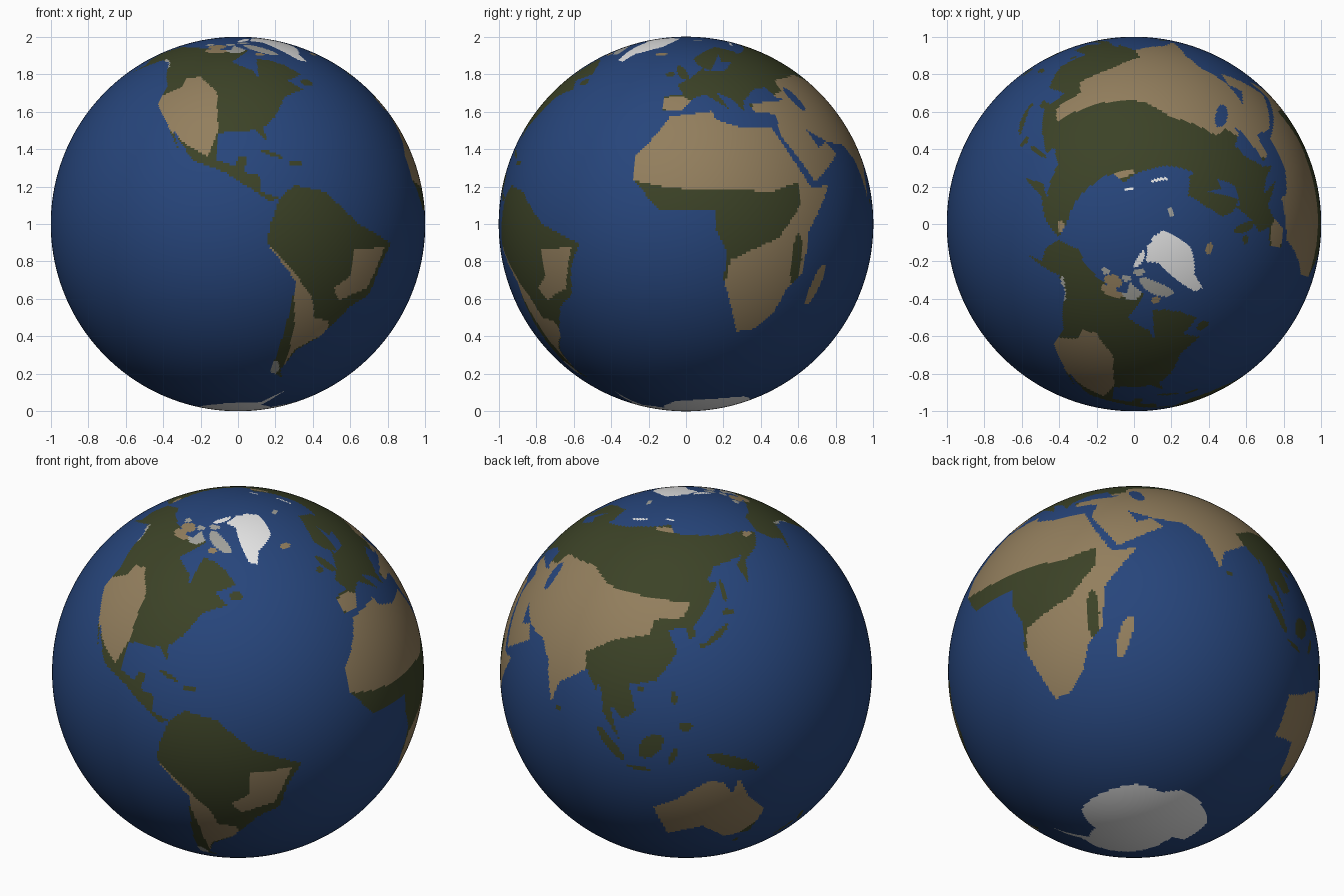
import bpy
import bmesh
import math

cube = bpy.data.objects.get("Cube")
if cube:
    bpy.data.objects.remove(cube, do_unlink=True)

COLUMNS = 512
ROWS = COLUMNS // 2

# Flat colours of the globe, in linear values
palette = {
    "ocean_blue": (0.02, 0.06, 0.2),
    "forest_green": (0.045, 0.055, 0.02),
    "desert_tan": (0.29, 0.21, 0.11),
    "ice_white": (0.8, 0.8, 0.8),
    "rock_grey": (0.36, 0.36, 0.33),
}
names = list(palette)
OCEAN, FOREST, DESERT, ICE, ROCK = range(len(names))
chart = [[OCEAN] * COLUMNS for row in range(ROWS)]


def fill(colour, outline, land_only):
    """Fill an outline of (longitude, latitude) corners on the chart, row by row."""
    edges = list(zip(outline, outline[1:] + outline[:1]))
    for row in range(ROWS):
        lat = (row + 0.5) * 180 / ROWS - 90
        crossings = sorted(
            start_lon + (lat - start_lat) * (end_lon - start_lon) / (end_lat - start_lat)
            for (start_lon, start_lat), (end_lon, end_lat) in edges
            if (start_lat > lat) != (end_lat > lat))
        for west, east in zip(crossings[::2], crossings[1::2]):
            first = math.ceil((west + 180) / 360 * COLUMNS - 0.5)
            last = math.ceil((east + 180) / 360 * COLUMNS - 0.5)
            for column in range(first, last):
                cell = column % COLUMNS
                if not land_only or chart[row][cell] != OCEAN:
                    chart[row][cell] = colour


def land(colour, *outline):
    """A stretch of land with its own coast."""
    fill(colour, list(outline), land_only=False)


def region(colour, *outline):
    """Recolour only the land that lies inside an outline."""
    fill(colour, list(outline), land_only=True)


def oval(colour, lon, lat, length, width=1, tilt=0, land_only=False):
    """An oval island or patch, its long axis turned by tilt degrees from east."""
    turn = math.radians(tilt)
    squash = math.cos(math.radians(lat))
    outline = []
    for step in range(16):
        angle = math.tau * step / 16
        along, across = length * math.cos(angle), width * math.sin(angle)
        outline.append((lon + (along * math.cos(turn) - across * math.sin(turn)) / squash,
                        lat + along * math.sin(turn) + across * math.cos(turn)))
    fill(colour, outline, land_only)


# Northern half of North America
land(FOREST, (-168, 66), (-156, 71), (-128, 70), (-96, 68), (-94, 72), (-82, 68),
     (-94, 60), (-82, 55), (-80, 51), (-78, 62), (-70, 61), (-62, 58), (-56, 53),
     (-66, 50), (-60, 46), (-70, 43), (-124, 43), (-124, 48), (-135, 59), (-146, 61),
     (-164, 54), (-158, 58), (-165, 61))
# Southern half of North America
land(FOREST, (-124, 43), (-70, 43), (-76, 35), (-81, 31), (-80, 26), (-84, 30),
     (-97, 29), (-97, 20), (-91, 18), (-90, 21), (-87, 21), (-88, 16), (-83, 15),
     (-83, 10), (-77, 8), (-80, 7), (-94, 16), (-105, 20), (-114, 31), (-110, 23),
     (-117, 33), (-124, 40))
# Dry west, bare northern coast and bare western coast
region(DESERT, (-100, 21), (-97, 30), (-99, 45), (-109, 52), (-116, 51), (-116, 47),
       (-124, 43), (-124, 36), (-106, 24))
oval(DESERT, lon=-107, lat=68, length=4, width=2, land_only=True)
oval(ROCK, lon=-92, lat=69, length=3, width=3, land_only=True)
oval(ROCK, lon=-138, lat=59, length=4, tilt=-40, land_only=True)

# South America, with its dry west, dry east and bare tip
land(FOREST, (-77, 8), (-72, 12), (-62, 10), (-50, 0), (-35, -6), (-39, -13),
     (-41, -22), (-48, -26), (-57, -37), (-65, -42), (-69, -51), (-66, -55),
     (-74, -52), (-71, -18), (-81, -6), (-80, 0))
region(DESERT, (-83, -4), (-71, -16), (-64, -24), (-62, -30), (-56, -31), (-54, -35),
       (-66, -42), (-68, -49), (-69, -33), (-72, -18))
region(DESERT, (-51, -8), (-38, -7), (-43, -20), (-54, -24), (-57, -20), (-51, -16))
oval(ROCK, lon=-73, lat=-51, length=4, width=2, tilt=90, land_only=True)

# Great northern ice island
land(ICE, (-73, 78), (-60, 82), (-32, 83), (-12, 81), (-22, 71), (-40, 65), (-43, 60),
     (-48, 61), (-54, 70), (-58, 76))
# Southern ice cap
land(ICE, (-180, -78), (-150, -77), (-100, -73), (-67, -72), (-57, -63), (-62, -75),
     (-35, -78), (-10, -71), (52, -67), (75, -69), (90, -66), (145, -67), (170, -72),
     (163, -77), (180, -78), (180, -90), (-180, -90))

# Africa
land(FOREST, (-6, 35), (10, 37), (11, 34), (20, 31), (32, 31), (37, 21), (43, 11),
     (51, 12), (41, -2), (40, -15), (35, -20), (32, -28), (26, -34), (19, -35),
     (12, -17), (13, -9), (9, -1), (9, 4), (-8, 4), (-17, 14), (-17, 21), (-10, 29))
# Europe
land(FOREST, (-9, 43), (-9, 37), (-2, 37), (3, 42), (8, 44), (17, 38), (13, 45),
     (19, 42), (23, 37), (24, 41), (31, 46), (38, 47), (41, 42), (60, 42), (60, 69),
     (40, 65), (41, 67), (28, 71), (14, 67), (5, 62), (7, 58), (13, 55), (18, 60),
     (24, 65), (22, 60), (29, 60), (21, 55), (10, 55), (10, 57), (2, 51), (-4, 48),
     (-1, 44))
# Western and southern Asia
land(FOREST, (26, 40), (41, 41), (60, 47), (95, 50), (95, 16), (90, 22), (80, 15),
     (78, 8), (73, 20), (67, 25), (57, 26), (48, 30), (51, 24), (56, 26), (60, 22),
     (45, 13), (35, 28), (36, 36), (27, 37))
# Northern and eastern Asia
land(FOREST, (60, 45), (60, 69), (72, 72), (104, 77), (113, 73), (140, 72), (180, 69),
     (190, 66), (178, 62), (163, 59), (157, 51), (156, 58), (163, 61), (142, 59),
     (136, 54), (141, 53), (132, 43), (128, 39), (129, 36), (126, 35), (125, 39),
     (118, 38), (122, 31), (115, 22), (106, 20), (109, 12), (105, 9), (100, 13),
     (104, 2), (98, 10), (97, 16), (92, 22))

# Dry belts of Africa and Asia
region(DESERT, (-20, 14), (-5, 11), (28, 10), (38, 13), (38, 6), (30, -4), (14, -11),
       (10, -36), (36, -36), (55, -5), (55, 37), (-20, 37))
region(DESERT, (26, 36), (28, 41), (46, 45), (47, 50), (71, 53), (86, 49), (127, 47),
       (124, 42), (112, 41), (111, 36), (98, 33), (88, 27), (90, 20), (80, 5), (70, 5),
       (40, 10))
# Smaller dry or wooded patches, and the inland sea
oval(DESERT, lon=-4, lat=40, length=5, width=3, land_only=True)
oval(DESERT, lon=103, lat=74, length=4, land_only=True)
oval(DESERT, lon=182, lat=67, length=2, land_only=True)
oval(FOREST, lon=37, lat=-11, length=8, width=2, tilt=90, land_only=True)
oval(OCEAN, lon=51, lat=42, length=5, width=2, tilt=105)

# Australia with its wooded south-east
land(DESERT, (114, -22), (122, -18), (132, -11), (137, -12), (140, -17), (142, -11),
     (146, -19), (153, -26), (150, -37), (140, -38), (131, -31), (118, -35))
oval(FOREST, lon=150, lat=-36, length=6, width=2, tilt=50, land_only=True)

# Islands of the tropics and the south
oval(FOREST, lon=140, lat=-5, length=9, width=2, tilt=-22)
oval(FOREST, lon=114, lat=1, length=5, width=3, tilt=50)
oval(FOREST, lon=101, lat=0, length=7, width=1.6, tilt=-48)
oval(FOREST, lon=110, lat=-7, length=4, width=0.7, tilt=-6)
oval(FOREST, lon=121, lat=-2, length=3, tilt=70)
oval(FOREST, lon=121, lat=17, length=2, tilt=100)
oval(FOREST, lon=125, lat=8, length=2, width=1.5)
oval(FOREST, lon=110, lat=19, length=1)
oval(FOREST, lon=81, lat=7, length=1)
oval(FOREST, lon=-79, lat=22, length=4, width=0.6, tilt=-20)
oval(FOREST, lon=-71, lat=19, length=2)
oval(FOREST, lon=146, lat=-42, length=1)
oval(FOREST, lon=171, lat=-43, length=4, tilt=52)
oval(FOREST, lon=176, lat=-38, length=3, tilt=110)
oval(DESERT, lon=47, lat=-19, length=7, width=2, tilt=74)

# Islands of the north
oval(FOREST, lon=137, lat=36, length=5, tilt=38)
oval(FOREST, lon=143, lat=43, length=2)
oval(FOREST, lon=131, lat=33, length=1)
oval(FOREST, lon=143, lat=50, length=4, width=0.7, tilt=90)
oval(FOREST, lon=-2, lat=54, length=4, width=1.4, tilt=110)
oval(FOREST, lon=-8, lat=53, length=1.5)
oval(FOREST, lon=-56, lat=49, length=2, width=1.5)
oval(DESERT, lon=-18, lat=65, length=2)
oval(DESERT, lon=-110, lat=71, length=3, width=2)
oval(DESERT, lon=-74, lat=65, length=1.5)
oval(ROCK, lon=-72, lat=69, length=6, width=2, tilt=-45)
oval(ROCK, lon=-84, lat=75, length=2)
oval(ROCK, lon=-98, lat=73, length=1.5)
oval(ROCK, lon=-121, lat=73, length=1.4)
oval(ROCK, lon=18, lat=78, length=1.5)
oval(ICE, lon=-80, lat=79, length=3, tilt=50)
oval(ICE, lon=60, lat=74, length=3, width=0.5, tilt=40)
oval(ICE, lon=98, lat=79, length=1.5, width=0.6)

# The globe, each face taking its colour from the chart
bm = bmesh.new()
bmesh.ops.create_uvsphere(bm, u_segments=COLUMNS, v_segments=ROWS, radius=1)
for face in bm.faces:
    centre = face.calc_center_median().normalized()
    lat = math.asin(centre.z) / math.pi + 0.5
    lon = math.atan2(centre.y, centre.x) / math.tau + 0.5
    face.material_index = chart[min(int(lat * ROWS), ROWS - 1)][int(lon * COLUMNS) % COLUMNS]
    face.smooth = True
mesh = bpy.data.meshes.new("globe")
bm.to_mesh(mesh)
bm.free()
for name, colour in palette.items():
    material = bpy.data.materials.new(name)
    material.use_nodes = True
    material.diffuse_color = (*colour, 1)
    material.node_tree.nodes["Principled BSDF"].inputs["Base Color"].default_value = (*colour, 1)
    mesh.materials.append(material)
globe = bpy.data.objects.new("globe", mesh)
globe.location.z = 1
bpy.context.collection.objects.link(globe)
